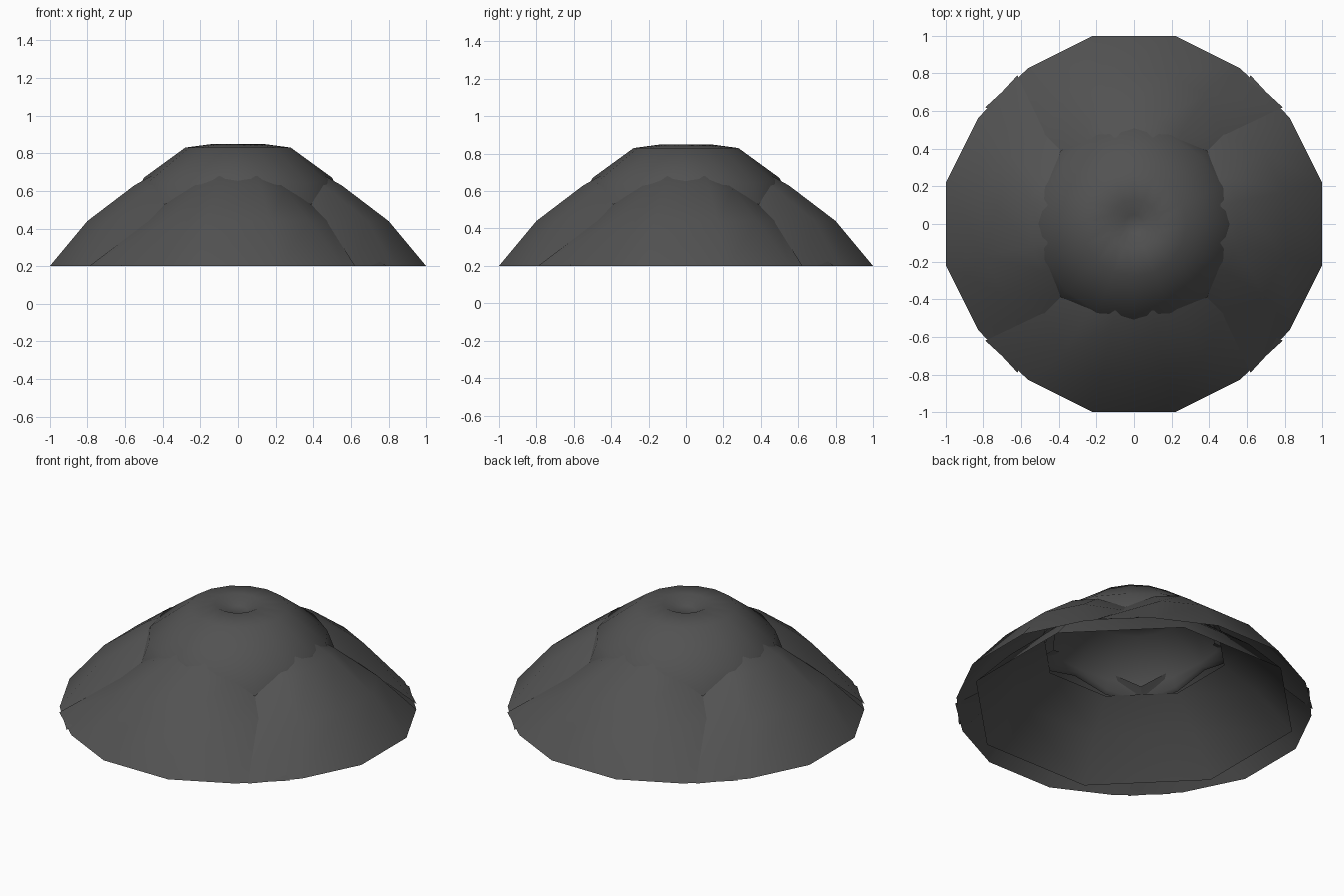
import bpy, bmesh, math

if "Cube" in bpy.data.objects:
    bpy.data.objects.remove(bpy.data.objects["Cube"])

grey = bpy.data.materials.new("dark_grey")
grey.diffuse_color = (0.085, 0.085, 0.085, 1)
grey.use_nodes = True
grey.node_tree.nodes["Principled BSDF"].inputs["Base Color"].default_value = grey.diffuse_color


def make(name, bm, angle):
    me = bpy.data.meshes.new(name)
    bm.to_mesh(me)
    bm.free()
    me.materials.append(grey)
    ob = bpy.data.objects.new(name, me)
    bpy.context.collection.objects.link(ob)
    bpy.ops.object.select_all(action='DESELECT')
    ob.select_set(True)
    bpy.context.view_layer.objects.active = ob
    bpy.ops.object.shade_smooth_by_angle(angle=math.radians(angle))


# Panel half-rows from rim to top: (outward, sideways, height)
rows = [
    [(1.0, 0.22, 0.20), (0.83, 0.56, 0.20), (0.62, 0.79, 0.20)],
    [(0.80, 0.17, 0.44), (0.69, 0.38, 0.44), (0.47, 0.475, 0.44)],
    [(0.55, 0.12, 0.63), (0.48, 0.25, 0.61), (0.37, 0.38, 0.54)],
    [(0.46, 0.10, 0.68), (0.41, 0.20, 0.66), (0.32, 0.32, 0.59)],
]


def panel(name, turn):
    bm = bmesh.new()
    c, n = math.cos(turn), math.sin(turn)
    grid = []
    for row in rows:
        full = [(x, -y, z) for x, y, z in reversed(row)] + row
        grid.append([bm.verts.new((x * c - y * n, x * n + y * c, z)) for x, y, z in full])
    for a, b in zip(grid, grid[1:]):
        for i in range(5):
            bm.faces.new((a[i], a[i + 1], b[i + 1], b[i]))
    make(name, bm, 80)


for k, side in enumerate(("right", "back", "left", "front")):
    panel(side + "_panel", k * math.pi / 2)


def lathe(profile, seg, start, caps=()):
    """Rings of (radius, height, extra drop on the diagonals)."""
    bm = bmesh.new()
    rings = []
    for r, z, drop in profile:
        ring = []
        for i in range(seg):
            a = start + 2 * math.pi * i / seg
            d = drop * math.sin(2 * a) ** 2
            rr = r + 0.3 * d
            ring.append(bm.verts.new((rr * math.cos(a), rr * math.sin(a), z - d)))
        rings.append(ring)
    for a, b in zip(rings, rings[1:]):
        for i in range(seg):
            j = (i + 1) % seg
            bm.faces.new((a[i], b[i], b[j], a[j]))
    for k in caps:
        bm.faces.new(rings[k])
    bmesh.ops.recalc_face_normals(bm, faces=bm.faces)
    return bm


# Dimpled cap, outside then inside
cap = lathe([(0.05, 0.81, 0), (0.13, 0.85, 0), (0.28, 0.83, 0), (0.50, 0.67, 0.03),
             (0.52, 0.63, 0.11), (0.49, 0.635, 0.10), (0.48, 0.655, 0.03),
             (0.27, 0.81, 0), (0.13, 0.825, 0), (0.05, 0.79, 0)], 16, 0, (0, -1))
make("cap", cap, 70)

# Eight-sided inner lining, facing the hollow
lining = lathe([(0.93, 0.201, 0), (0.73, 0.41, 0), (0.53, 0.56, 0)], 8, math.pi / 8)
for f in lining.faces:
    f.normal_update()
    if f.normal.z > 0:
        f.normal_flip()
make("inner_lining", lining, 80)
